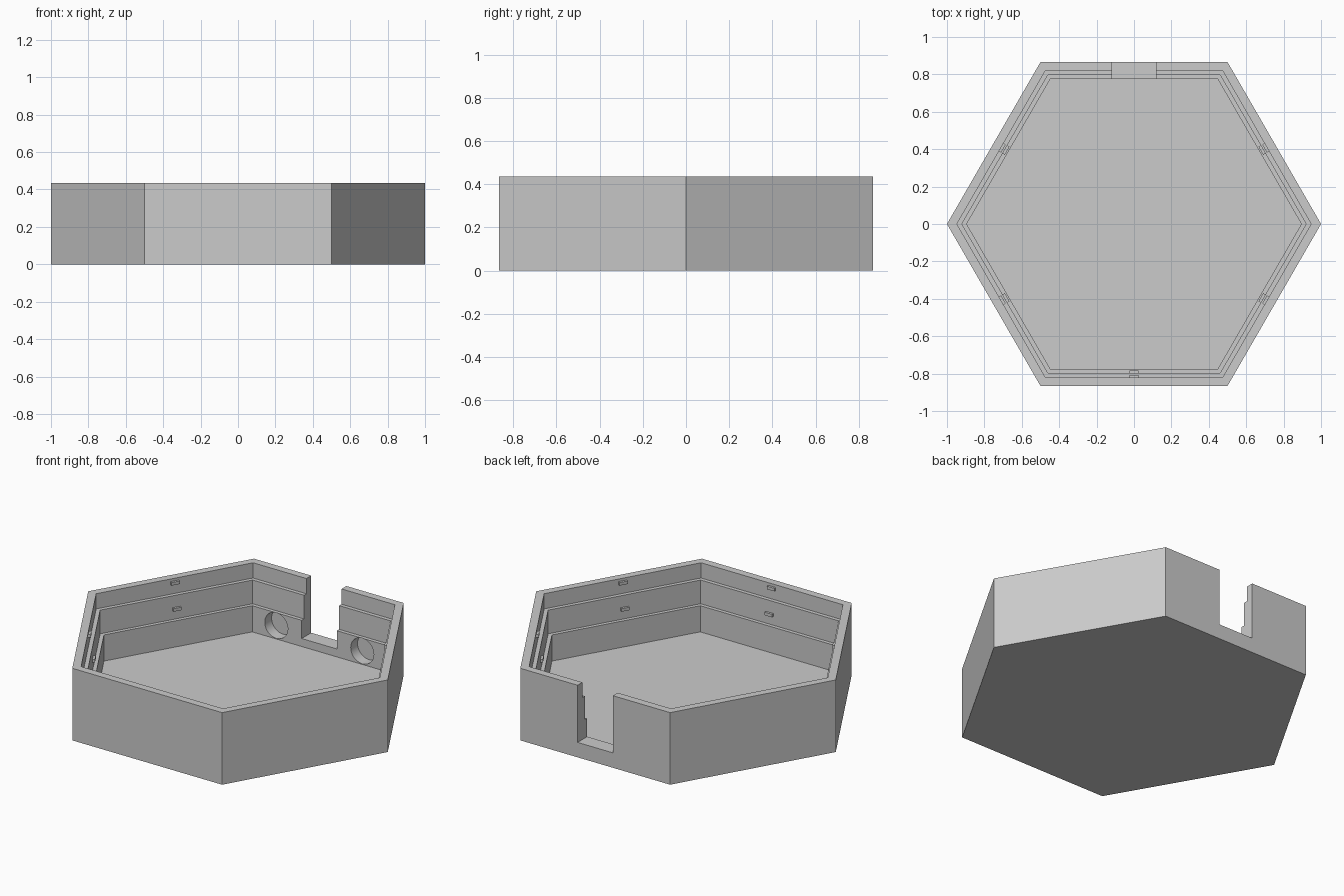
import bpy, bmesh, math
from mathutils import Matrix

cube = bpy.data.objects.get("Cube")
if cube:
    bpy.data.objects.remove(cube)

HEIGHT = 0.435
APOTHEM = math.sqrt(3) / 2

grey = bpy.data.materials.new("matte_grey")
grey.use_nodes = True
grey.diffuse_color = (0.6, 0.6, 0.6, 1)
grey.node_tree.nodes["Principled BSDF"].inputs["Base Color"].default_value = (0.6, 0.6, 0.6, 1)


def make_object(name, bm):
    bmesh.ops.recalc_face_normals(bm, faces=bm.faces)
    mesh = bpy.data.meshes.new(name)
    bm.to_mesh(mesh)
    bm.free()
    mesh.materials.append(grey)
    obj = bpy.data.objects.new(name, mesh)
    bpy.context.collection.objects.link(obj)
    return obj


def box(name, size, matrix):
    bm = bmesh.new()
    bmesh.ops.create_cube(bm, size=1, matrix=matrix @ Matrix.Diagonal((*size, 1)))
    return make_object(name, bm)


def cut(target, cutter):
    cutter.hide_render = True
    mod = target.modifiers.new(cutter.name, 'BOOLEAN')
    mod.operation = 'DIFFERENCE'
    mod.solver = 'EXACT'
    mod.object = cutter
    bpy.context.view_layer.objects.active = target
    bpy.ops.object.modifier_apply(modifier=mod.name)
    bpy.data.objects.remove(cutter)


# Hexagonal tray: (apothem, z) profile from the base, over the rim, down the ledges
profile = [(APOTHEM, 0), (APOTHEM, HEIGHT), (0.82, HEIGHT), (0.82, 0.343),
           (0.797, 0.343), (0.797, 0.2), (0.775, 0.2), (0.775, 0.042)]
bm = bmesh.new()
rings = []
for apothem, z in profile:
    r = apothem / APOTHEM
    rings.append([bm.verts.new((r * math.cos(k * math.pi / 3), r * math.sin(k * math.pi / 3), z))
                  for k in range(6)])
for a, b in zip(rings, rings[1:]):
    for k in range(6):
        j = (k + 1) % 6
        bm.faces.new((a[k], a[j], b[j], b[k]))
bm.faces.new(rings[0])
bm.faces.new(rings[-1])
tray = make_object("hexagonal_tray", bm)

# Cable notch through the back wall
cut(tray, box("notch_cutter", (0.235, 0.4, 0.6), Matrix.Translation((0, 0.85, 0.39))))

# Blind round sockets on the inside of the back wall
for side in (-1, 1):
    bm = bmesh.new()
    bmesh.ops.create_cone(bm, cap_ends=True, segments=48, radius1=0.077, radius2=0.077, depth=0.14,
                          matrix=Matrix.Translation((side * 0.287, 0.77, 0.123))
                          @ Matrix.Rotation(math.pi / 2, 4, 'X'))
    cut(tray, make_object("socket_cutter", bm))

bpy.context.view_layer.objects.active = tray
tray.select_set(True)
bpy.ops.object.shade_smooth_by_angle(angle=math.radians(30))
tray.select_set(False)

# Snap nubs on the upper two wall tiers of every side but the back
for k in range(6):
    if k == 1:
        continue
    turn = Matrix.Rotation(math.radians(30 + 60 * k), 4, 'Z')
    for tier, apothem, z in (("upper", 0.82, 0.41), ("lower", 0.797, 0.262)):
        box(f"{tier}_snap_nub_{k}", (0.028, 0.05, 0.018),
            turn @ Matrix.Translation((apothem, 0, z)))
